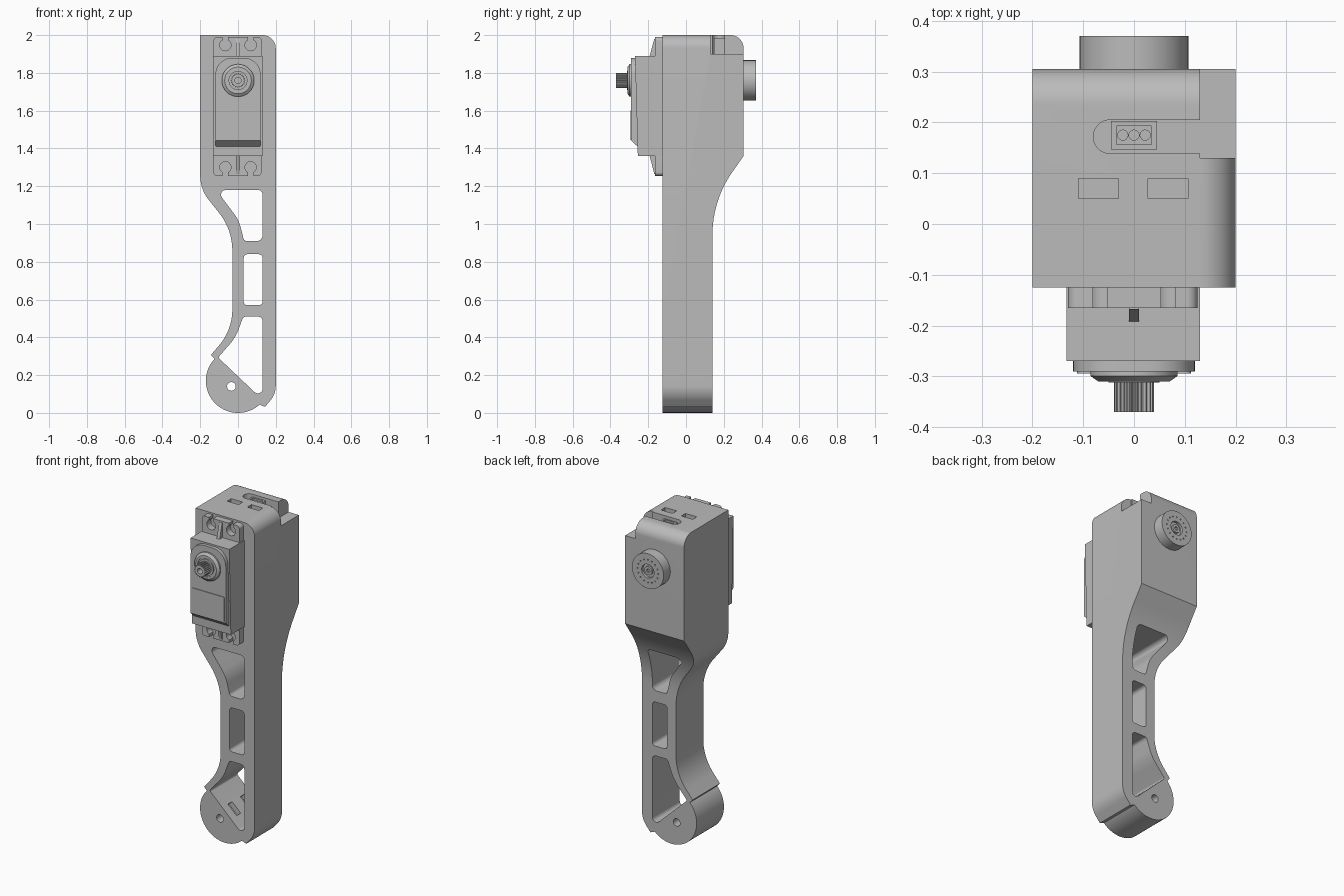
import bpy, bmesh
from math import sin, cos, pi, tan, radians
from mathutils import Vector, Matrix

cube = bpy.data.objects.get("Cube")
if cube:
    bpy.data.objects.remove(cube, do_unlink=True)

grey = bpy.data.materials.new("plain grey")
grey.use_nodes = True
grey.diffuse_color = (0.5, 0.5, 0.5, 1)
grey.node_tree.nodes["Principled BSDF"].inputs["Base Color"].default_value = (0.5, 0.5, 0.5, 1)


def arc(cx, cy, r, a0, a1, n=24):
    angles = [radians(a0 + (a1 - a0) * i / n) for i in range(n + 1)]
    return [(cx + r * cos(a), cy + r * sin(a)) for a in angles]


def circle(cx, cy, r, n=48):
    return arc(cx, cy, r, 0, 360, n)[:-1]


def rounded(corners, n=10):
    """Polygon from (u, v, radius) corners, each corner filleted."""
    out = []
    for i, (u, v, *r) in enumerate(corners):
        p = Vector((u, v))
        if not r or r[0] == 0:
            out.append((u, v))
            continue
        a = (Vector(corners[i - 1][:2]) - p).normalized()
        b = (Vector(corners[(i + 1) % len(corners)][:2]) - p).normalized()
        half = a.angle(b) / 2
        centre = p + (a + b).normalized() * (r[0] / sin(half))
        start = p + a * (r[0] / tan(half)) - centre
        end = p + b * (r[0] / tan(half)) - centre
        turn = start.angle_signed(end)
        for k in range(n + 1):
            out.append(tuple(centre + Matrix.Rotation(-turn * k / n, 2) @ start))
    return out


def rect(u0, u1, v0, v1, r=0):
    return rounded([(u0, v0, r), (u1, v0, r), (u1, v1, r), (u0, v1, r)])


def prism(name, pts, axis, lo, hi, top=1.0, centre=(0, 0)):
    """Extrude an outline along an axis; the hi end may be scaled about a centre."""
    def place(u, v, w):
        return {"x": (w, u, v), "y": (u, w, v), "z": (u, v, w)}[axis]
    bm = bmesh.new()
    cu, cv = centre
    a = [bm.verts.new(place(u, v, lo)) for u, v in pts]
    b = [bm.verts.new(place(cu + (u - cu) * top, cv + (v - cv) * top, hi)) for u, v in pts]
    bm.faces.new(a)
    bm.faces.new(b)
    for i in range(len(pts)):
        j = (i + 1) % len(pts)
        bm.faces.new((a[i], a[j], b[j], b[i]))
    bmesh.ops.recalc_face_normals(bm, faces=bm.faces)
    mesh = bpy.data.meshes.new(name)
    bm.to_mesh(mesh)
    bm.free()
    mesh.materials.append(grey)
    ob = bpy.data.objects.new(name, mesh)
    bpy.context.collection.objects.link(ob)
    return ob


def activate(ob):
    bpy.ops.object.select_all(action="DESELECT")
    ob.select_set(True)
    bpy.context.view_layer.objects.active = ob


def combine(ob, tools, operation="DIFFERENCE"):
    activate(ob)
    for tool in tools:
        mod = ob.modifiers.new("cut", "BOOLEAN")
        mod.operation, mod.solver, mod.object = operation, "EXACT", tool
        bpy.ops.object.modifier_apply(modifier=mod.name)
        bpy.data.objects.remove(tool, do_unlink=True)


# Leg body: front outline crossed with side outline
FRONT, BACK, AXLE = -0.125, 0.305, 1.76
outline = [(0.2, 2, 0.07), (-0.2, 2), (-0.2, 1.185, 0.2), (-0.03, 0.97, 0.32),
           (-0.03, 0.44, 0.29), (-0.143, 0.307)]
outline += arc(0, 0.17, 0.17, 137, 312, 40) + [(0.143, 0.032), (0.2, 0.1, 0.12)]
body = prism("leg_body", rounded(outline), "y", FRONT, BACK)
side = rounded([(FRONT, -0.1), (0.14, -0.1), (0.14, 1.125, 0.58), (BACK, 1.36),
                (BACK, 2, 0.07), (FRONT, 2)], 16)
combine(body, [prism("side_shape", side, "x", -0.5, 0.5)], "INTERSECT")

# Lightening windows, pivot hole, cable notch and top openings
windows = [
    [(-0.115, 1.18, 0.025), (0.13, 1.18, 0.025), (0.13, 0.91, 0.03), (0.032, 0.91, 0.02),
     (0.005, 1.02, 0.2)],
    [(0.03, 0.57, 0.02), (0.13, 0.57, 0.02), (0.13, 0.84, 0.02), (0.03, 0.84, 0.02)],
    [(0.028, 0.51, 0.02), (0.13, 0.51, 0.025), (0.13, 0.07, 0.025), (-0.105, 0.293, 0.01),
     (-0.012, 0.4, 0.25)],
]
cutters = [prism("window", rounded(w), "y", -0.5, 0.5) for w in windows]
cutters.append(prism("pivot", circle(-0.035, 0.14, 0.023, 24), "y", -0.5, 0.5))
cutters.append(prism("notch", rect(0.13, 0.3, 0.13, 0.5), "z", 1.9, 2.1))
slot = arc(-0.047, 0.172, 0.033, 90, 270) + [(0.15, 0.139), (0.15, 0.205)]
cutters.append(prism("cable_slot", slot, "z", 1.9, 2.1))
for x in (-0.07, 0.067):
    cutters.append(prism("strap_slot", rect(x - 0.039, x + 0.039, 0.05, 0.09), "z", 1.94, 2.1))
for y in (-0.05, 0.07):
    cut = prism("lower_slot", rect(-0.04, 0.04, y - 0.02, y + 0.02), "z", -0.03, 0.03)
    cut.matrix_world = Matrix.Translation((0.01, 0, 0.184)) @ Matrix.Rotation(radians(43.5), 4, "Y")
    cutters.append(cut)
bpy.context.view_layer.update()
combine(body, cutters)

# Cable connector in the top slot
plug = prism("cable_connector", rect(-0.045, 0.045, 0.147, 0.203), "z", 1.89, 1.985)
combine(plug, [prism("pocket", rect(-0.034, 0.034, 0.157, 0.193), "z", 1.975, 2.1)]
        + [prism("pin", circle(x, 0.175, 0.01, 16), "z", 1.95, 2.1) for x in (-0.022, 0, 0.022)])

# Servo ears with open screw slots, and stiffening ribs
for label, lo, hi, z, edge in (("upper", 1.86, 1.99, 1.947, 2.1), ("lower", 1.255, 1.39, 1.3, 1.1)):
    ear = prism(label + "_servo_ear", rect(-0.13, 0.125, lo, hi, 0.02), "y", -0.165, FRONT + 0.005)
    cuts = []
    for x in (-0.067, 0.067):
        cuts.append(prism("screw_hole", circle(x, z, 0.03, 24), "y", -0.3, FRONT))
        cuts.append(prism("screw_slot", rect(x - 0.014, x + 0.014, min(z, edge), max(z, edge)),
                          "y", -0.3, FRONT))
    combine(ear, cuts)
    inner, tip = (1.88, 1.98) if label == "upper" else (1.37, 1.265)
    prism(label + "_ear_rib", [(-0.16, inner), (-0.16, tip), (-0.168, tip), (-0.195, inner)],
          "x", -0.01, 0.01)

# Servo case, sloping slightly towards the bottom
prism("servo_case", [(FRONT + 0.005, 1.36), (-0.255, 1.36), (-0.27, 1.89), (FRONT + 0.005, 1.89)],
      "x", -0.133, 0.13)

# Gear cover with an arched top and bevelled lower lip
cover = prism("gear_cover", rounded([(-0.12, 1.41, 0.01), (0.12, 1.41, 0.01),
                                     (0.12, 1.88, 0.09), (-0.12, 1.88, 0.09)]), "y", -0.29, -0.25)
combine(cover, [prism("lip", [(-0.3, 1.45), (-0.25, 1.405), (-0.25, 1.3), (-0.3, 1.3)], "x", -0.3, 0.3)])
prism("cover_panel", rect(-0.112, 0.112, 1.445, 1.6, 0.01), "y", -0.294, -0.28)

# Output boss and toothed shaft
prism("boss_base", circle(0, AXLE, 0.086), "y", -0.28, -0.299)
boss = prism("boss_bevel", circle(0, AXLE, 0.086), "y", -0.299, -0.31, 0.82, (0, AXLE))
combine(boss, [prism("groove", circle(0, AXLE, 0.058), "y", -0.4, -0.304)])
prism("boss_collar", circle(0, AXLE, 0.05), "y", -0.29, -0.312)
TEETH = 22
teeth = []
for i in range(TEETH * 4):
    a, r = 2 * pi * i / (TEETH * 4), 0.039 if i % 4 < 2 else 0.033
    teeth.append((r * cos(a), AXLE + r * sin(a)))
shaft = prism("output_shaft", teeth, "y", -0.37, -0.3)
combine(shaft, [prism("bore", circle(0, AXLE, 0.017, 24), "y", -0.5, -0.33)])

# Rear pivot disc with screw recess and a ring of small holes
disc = prism("rear_disc", circle(0, AXLE, 0.107, 64), "y", BACK - 0.01, 0.37)
combine(disc, [prism("recess", circle(0, AXLE, 0.042), "y", 0.355, 0.5)]
        + [prism("dot", circle(0.07 * cos(a), AXLE + 0.07 * sin(a), 0.004, 8), "y", 0.36, 0.5)
           for a in (2 * pi * i / 16 for i in range(16))])
bevel = disc.modifiers.new("rim", "BEVEL")
bevel.width, bevel.segments, bevel.limit_method, bevel.angle_limit = 0.004, 2, "ANGLE", radians(60)
screw = prism("rear_screw", circle(0, AXLE, 0.026, 32), "y", 0.34, 0.366)
combine(screw, [prism("socket", circle(0, AXLE, 0.012, 6), "y", 0.352, 0.5)])

# Smooth curved walls, keep edges crisp
for ob in list(bpy.context.collection.objects):
    if ob.type == "MESH" and ob.data.materials and ob.data.materials[0] == grey:
        activate(ob)
        bpy.ops.object.shade_smooth_by_angle(angle=radians(30))
